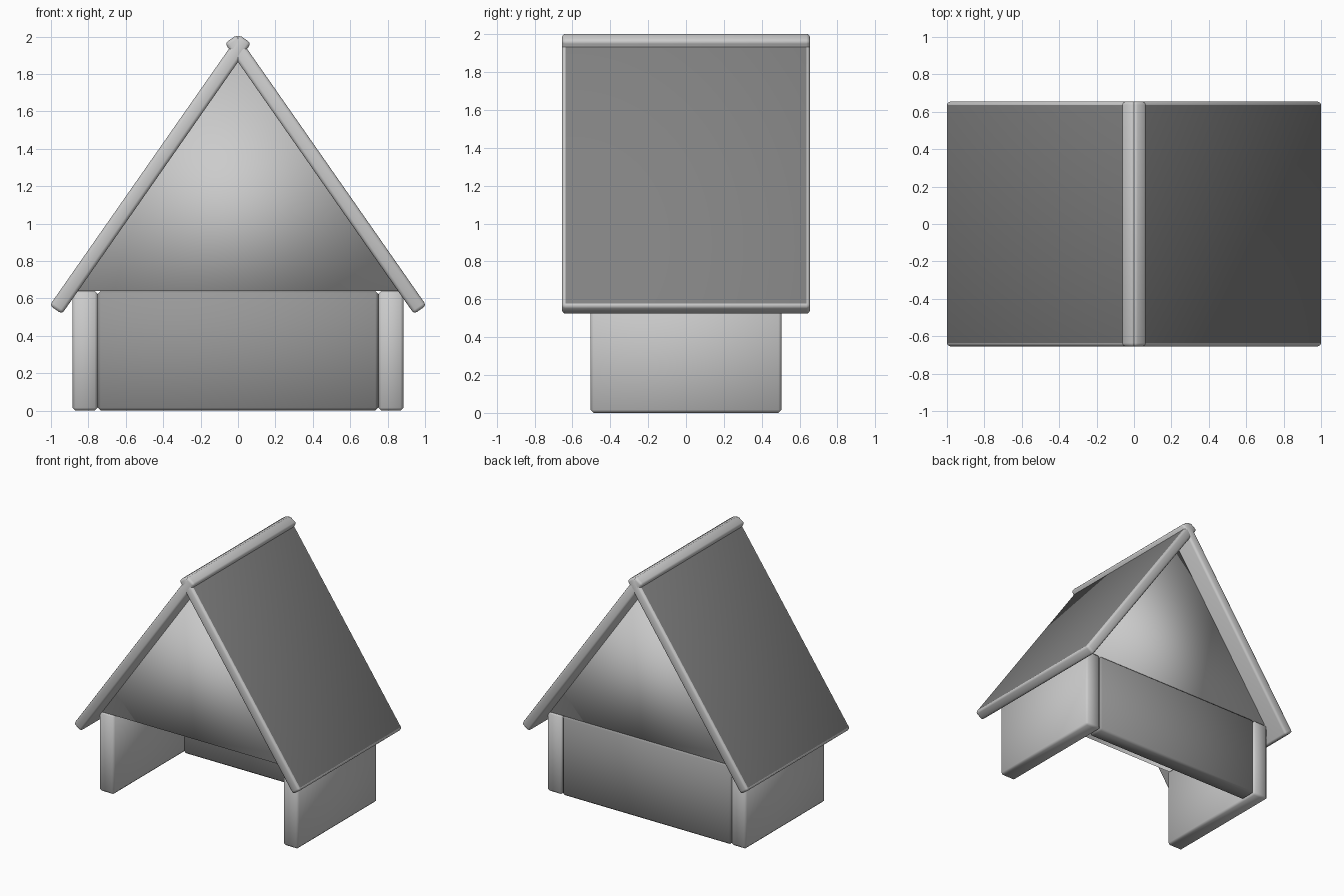
import bpy, bmesh, math
from mathutils import Vector

if "Cube" in bpy.data.objects:
    bpy.data.objects.remove(bpy.data.objects["Cube"])


def grey(name, v):
    mat = bpy.data.materials.new(name)
    mat.diffuse_color = (v, v, v, 1)
    mat.use_nodes = True
    mat.node_tree.nodes["Principled BSDF"].inputs["Base Color"].default_value = mat.diffuse_color
    return mat


LIGHT = grey("light_grey", 0.8)
WALL = grey("wall_grey", 0.58)
BACK = grey("back_grey", 0.32)
ROOF = grey("roof_grey", 0.22)


def add(name, bm, mats, bevel=0.0, segments=1):
    """Turn a bmesh into a smooth object with softened edges."""
    for f in bm.faces:
        f.smooth = True
    me = bpy.data.meshes.new(name)
    bm.to_mesh(me)
    bm.free()
    for m in mats:
        me.materials.append(m)
    obj = bpy.data.objects.new(name, me)
    bpy.context.collection.objects.link(obj)
    if bevel:
        mod = obj.modifiers.new("rounded_edges", 'BEVEL')
        mod.width = bevel
        mod.segments = segments
        mod.limit_method = 'ANGLE'
        mod.material = 0
    return obj


def cube(size):
    bm = bmesh.new()
    bmesh.ops.create_cube(bm, size=1)
    bmesh.ops.scale(bm, vec=size, verts=bm.verts)
    return bm


WALL_H = 0.64
PITCH = math.radians(55.06)
THICK = 0.08

for side, s in (("left", -1), ("right", 1)):
    # Side walls
    wall = add(side + "_wall", cube((0.135, 1.01, WALL_H)), [WALL], 0.016)
    wall.location = (s * 0.8175, 0, WALL_H / 2)

    # Roof slabs that cross at the ridge, with a darker weather face
    bm = cube((1.766, 1.31, THICK))
    bm.normal_update()
    for f in bm.faces:
        if f.normal.z > 0.9:
            f.material_index = 1
    slab = add(side + "_roof_slab", bm, [LIGHT, ROOF], 0.018, 2)
    slab.rotation_euler = (0, s * PITCH, 0)
    slab.location = (s * 0.4685, 0, 1.2635)

# Back wall between the side walls
back = add("back_wall", cube((1.5, 0.13, WALL_H)), [BACK], 0.016)
back.location = (0, 0.44, WALL_H / 2)

# Triangular gable block under the roof
bm = bmesh.new()
profile = [(-0.867, WALL_H), (0.867, WALL_H), (0, 1.88)]
face = bm.faces.new([bm.verts.new((x, -0.502, z)) for x, z in profile])
ext = bmesh.ops.extrude_face_region(bm, geom=[face])
verts = [g for g in ext["geom"] if isinstance(g, bmesh.types.BMVert)]
bmesh.ops.translate(bm, vec=Vector((0, 1.004, 0)), verts=verts)
bmesh.ops.recalc_face_normals(bm, faces=bm.faces)
add("gable_block", bm, [LIGHT])
